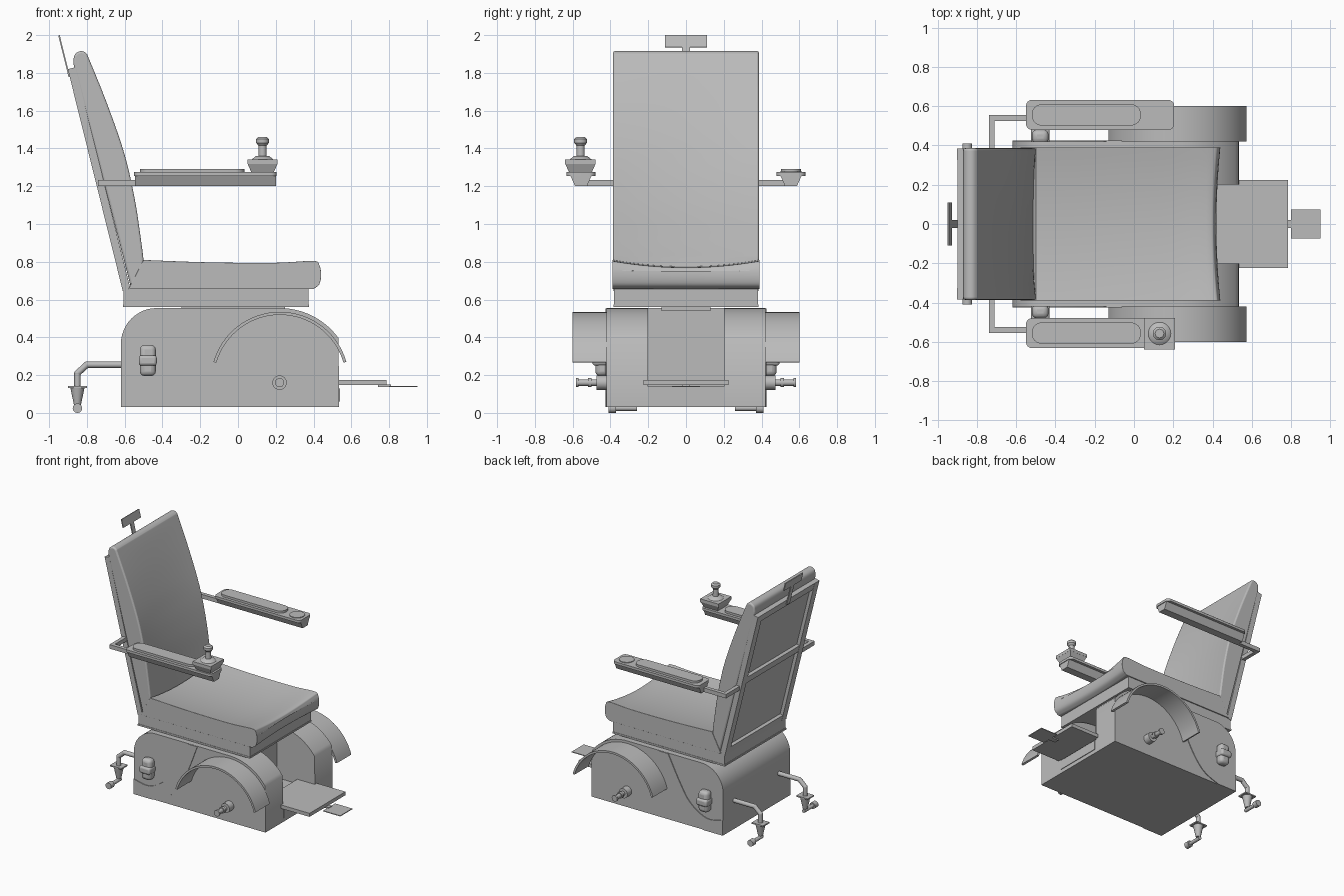
import bpy, bmesh, math
from mathutils import Vector, Matrix

if "Cube" in bpy.data.objects:
    bpy.data.objects.remove(bpy.data.objects["Cube"], do_unlink=True)

grey = bpy.data.materials.new("plain_grey")
grey.use_nodes = True
grey.diffuse_color = (0.5, 0.5, 0.5, 1)
grey.node_tree.nodes["Principled BSDF"].inputs["Base Color"].default_value = grey.diffuse_color


def finish(name, bm, bevel=0, segments=3, smooth=True):
    bmesh.ops.recalc_face_normals(bm, faces=bm.faces)
    mesh = bpy.data.meshes.new(name)
    bm.to_mesh(mesh)
    bm.free()
    ob = bpy.data.objects.new(name, mesh)
    bpy.context.collection.objects.link(ob)
    mesh.materials.append(grey)
    if bevel:
        mod = ob.modifiers.new("rounding", "BEVEL")
        mod.width, mod.segments = bevel, segments
        mod.limit_method, mod.angle_limit = "ANGLE", math.radians(50)
    if smooth:
        bpy.ops.object.select_all(action="DESELECT")
        ob.select_set(True)
        bpy.context.view_layer.objects.active = ob
        bpy.ops.object.shade_smooth_by_angle(angle=math.radians(40))
    return ob


def box(name, x, y, z, bevel=0, tilt=None):
    """Box from three (low, high) ranges; tilt is an optional matrix."""
    bm = bmesh.new()
    bmesh.ops.create_cube(bm, size=1)
    for v in bm.verts:
        v.co = [lo + (c + 0.5) * (hi - lo) for c, (lo, hi) in zip(v.co, (x, y, z))]
    if tilt:
        bm.transform(tilt)
    return finish(name, bm, bevel, smooth=bool(bevel))


def prism(name, profile, y0, y1, sections=1, shape=None, bevel=0):
    """Extrude an x-z profile along y, with an optional reshaping rule."""
    bm = bmesh.new()
    rings = []
    for i in range(sections + 1):
        y = y0 + (y1 - y0) * i / sections
        pts = [Vector((x, y, z)) for x, z in profile]
        rings.append([bm.verts.new(shape(p) if shape else p) for p in pts])
    n = len(profile)
    for a, b in zip(rings, rings[1:]):
        for k in range(n):
            bm.faces.new((a[k], a[(k + 1) % n], b[(k + 1) % n], b[k]))
    bm.faces.new(rings[0])
    bm.faces.new(rings[-1])
    return finish(name, bm, bevel)


def rod(name, a, b, r1, r2=None, sides=24):
    """Cylinder or cone between two points."""
    a, b = Vector(a), Vector(b)
    bm = bmesh.new()
    bmesh.ops.create_cone(bm, cap_ends=True, segments=sides, radius1=r1,
                          radius2=r1 if r2 is None else r2, depth=(b - a).length)
    turn = (b - a).to_track_quat("Z", "Y").to_matrix().to_4x4()
    bm.transform(Matrix.Translation((a + b) / 2) @ turn)
    return finish(name, bm)


def taper(name, x, y, z, inset_x, inset_y):
    """Box whose underside is narrower than its top."""
    ob = box(name, x, y, z)
    mx, my = sum(x) / 2, sum(y) / 2
    for v in ob.data.vertices:
        if v.co.z < sum(z) / 2:
            v.co.x -= math.copysign(inset_x, v.co.x - mx)
            v.co.y -= math.copysign(inset_y, v.co.y - my)


def stadium(name, x, y, z, r):
    """Upright slab with rounded corners of radius r."""
    bm = bmesh.new()
    ring = []
    for k, (cx, cy) in enumerate([(x[1] - r, y[1] - r), (x[0] + r, y[1] - r),
                                  (x[0] + r, y[0] + r), (x[1] - r, y[0] + r)]):
        for i in range(9):
            t = math.pi / 2 * (k + i / 8)
            ring.append(bm.verts.new((cx + r * math.cos(t), cy + r * math.sin(t), z[0])))
    face = bm.faces.new(ring)
    top = bmesh.ops.extrude_face_region(bm, geom=[face])["geom"]
    bmesh.ops.translate(bm, vec=(0, 0, z[1] - z[0]),
                        verts=[g for g in top if isinstance(g, bmesh.types.BMVert)])
    finish(name, bm)


def arc(cx, cz, r, start, end, n):
    angles = [math.radians(start + (end - start) * i / n) for i in range(n + 1)]
    return [(cx + r * math.cos(t), cz + r * math.sin(t)) for t in angles]


def spline(pts, n=5):
    """Smooth curve through a few points."""
    p = [Vector(q) for q in (pts[0], *pts, pts[-1])]
    out = []
    for a, b, c, d in zip(p, p[1:], p[2:], p[3:]):
        for i in range(n):
            t = i / n
            out.append(tuple(0.5 * (2 * b + (c - a) * t + (2 * a - 5 * b + 4 * c - d) * t * t
                                    + (3 * b - a - 3 * c + d) * t ** 3)))
    return out + [tuple(pts[-1])]


# Base: two side pods around a lower core that leaves a foot well
rear = [(-0.62, 0.03)] + arc(-0.43, 0.365, 0.19, 180, 90, 12)
pod = rear + arc(0.22, 0.169, 0.386, 90, 36, 14) + [(0.535, 0.03)]
core = rear + [(0.2, 0.555), (0.2, 0.14), (0.535, 0.14), (0.535, 0.03)]
prism("base_core", core, -0.2, 0.2)
box("front_sill", (0.53, 0.54), (-0.195, 0.195), (0.06, 0.13))

# Curved trim panel outline on the flanks
trim = spline([(-0.14, 0.553), (-0.25, 0.34), (-0.34, 0.21), (-0.48, 0.13), (-0.62, 0.15)])
trim += [(-0.62, 0.03)]
trim += spline([(-0.45, 0.03), (-0.3, 0.1), (-0.17, 0.28), (-0.06, 0.553)])

fender = arc(0.222, 0.169, 0.366, 16, 164, 32) + arc(0.222, 0.169, 0.35, 164, 16, 32)

for s, side in ((1, "left"), (-1, "right")):
    prism(side + "_pod", pod, s * 0.2, s * 0.42)
    prism(side + "_trim", trim, s * 0.418, s * 0.426)
    prism(side + "_fender", fender, s * 0.42, s * 0.6)
    box(side + "_lamp", (-0.52, -0.435), sorted((s * 0.41, s * 0.48)), (0.195, 0.36), 0.025)
    box(side + "_lamp_band", (-0.525, -0.43), sorted((s * 0.41, s * 0.495)), (0.25, 0.305), 0.015)

    # Axle stub
    for part, a, b, r in (("flange", 0.42, 0.475, 0.038), ("shaft", 0.47, 0.58, 0.017),
                          ("collar", 0.5, 0.52, 0.024), ("end", 0.568, 0.582, 0.024)):
        rod(side + "_axle_" + part, (0.22, s * a, 0.16), (0.22, s * b, 0.16), r)

    # Rear stabiliser: bent arm, plate, cone and foot pin
    y = s * 0.28
    path = [(-0.6, y, 0.255), (-0.8, y, 0.255), (-0.85, y, 0.21), (-0.85, y, 0.14)]
    for i, (a, b) in enumerate(zip(path, path[1:])):
        rod(f"{side}_stabiliser_arm_{i}", a, b, 0.017, sides=16)
    for i, p in enumerate(path[1:3]):
        bm = bmesh.new()
        bmesh.ops.create_uvsphere(bm, u_segments=16, v_segments=10, radius=0.0175)
        bm.transform(Matrix.Translation(p))
        finish(f"{side}_stabiliser_bend_{i}", bm)
    box(side + "_stabiliser_plate", (-0.9, -0.8), (y - 0.04, y + 0.04), (0.133, 0.143))
    rod(side + "_stabiliser_cone", (-0.85, y, 0.04), (-0.85, y, 0.135), 0.018, 0.038)
    rod(side + "_stabiliser_pin", (-0.85, y - s * 0.02, 0.025), (-0.85, s * 0.4, 0.025), 0.014)
    rod(side + "_stabiliser_foot", (-0.85, s * 0.37, 0.025), (-0.85, s * 0.41, 0.025), 0.025)

    # Armrest with its bracket
    yr = sorted((s * 0.48, s * 0.632))
    stadium(side + "_arm_top", (-0.55, 0.205), yr, (1.255, 1.275), 0.03)
    taper(side + "_arm_trough", (-0.545, 0.2), (yr[0] + 0.02, yr[1] - 0.02), (1.2, 1.256), 0, 0.025)
    stadium(side + "_arm_pad", (-0.52, 0.035), (yr[0] + 0.022, yr[1] - 0.022), (1.27, 1.292), 0.05)
    box(side + "_bracket_cross", (-0.74, -0.71), sorted((s * 0.36, s * 0.555)), (1.2, 1.232))
    box(side + "_bracket_bar", (-0.74, -0.53), sorted((s * 0.525, s * 0.555)), (1.2, 1.232))

# Raised disc on the left arm, joystick on the right arm
rod("left_arm_disc", (0.13, 0.556, 1.27), (0.13, 0.556, 1.28), 0.055)
taper("joystick_box", (0.05, 0.21), (-0.64, -0.478), (1.275, 1.32), 0.02, 0.02)
box("joystick_lid", (0.05, 0.21), (-0.64, -0.478), (1.318, 1.342))
for part, z0, z1, r1, r2 in (("boot", 1.34, 1.36, 0.06, 0.035), ("stick", 1.35, 1.43, 0.022, 0.02),
                             ("knob_base", 1.415, 1.43, 0.022, 0.034),
                             ("knob", 1.43, 1.45, 0.034, 0.034), ("knob_top", 1.45, 1.46, 0.034, 0.022)):
    rod("joystick_" + part, (0.13, -0.558, z0), (0.13, -0.558, z1), r1, r2)

# Seat frame
box("seat_pedestal", (-0.3, 0.25), (-0.13, 0.13), (0.54, 0.565))
box("seat_frame_flange", (-0.61, 0.375), (-0.385, 0.385), (0.56, 0.573))
box("seat_frame", (-0.605, 0.372), (-0.382, 0.382), (0.573, 0.655))


# Cushions, hollowed across their width
def seat_dip(p):
    hollow = 1 - (p.y / 0.39) ** 2
    if p.z > 0.76:
        p.z -= 0.035 * hollow
    if p.x > 0.38:
        p.x -= 0.02 * hollow
    return p


def back_dip(p):
    front = p.x > -0.76 + (1.6 - p.z) * 0.25 and 0.7 < p.z < 1.85
    if front:
        p.x -= 0.025 * (1 - (p.y / 0.385) ** 2) * min(1, (1.85 - p.z) * 2)
    return p


seat = [(-0.58, 0.655), (0.39, 0.655)]
seat += spline([(0.4, 0.657), (0.43, 0.68), (0.44, 0.73), (0.43, 0.785), (0.395, 0.805),
                (0.2, 0.795), (-0.15, 0.797), (-0.5, 0.81)])
prism("seat_cushion", seat, -0.39, 0.39, 14, seat_dip, 0.022)

back = [(-0.565, 0.657), (-0.5, 0.66)]
back += spline([(-0.5, 0.82), (-0.513, 0.92), (-0.545, 1.13), (-0.6, 1.37), (-0.69, 1.63),
                (-0.785, 1.865), (-0.805, 1.905), (-0.835, 1.915), (-0.865, 1.895), (-0.872, 1.85)])
prism("back_cushion", back, -0.386, 0.386, 14, back_dip, 0.022)

# Back frame, built upright and then leaned back
lean = Matrix.Translation((-0.61, 0, 0.645)) @ Matrix.Rotation(-math.atan2(0.29, 1.17), 4, "Y")
for s, side in ((1, "left"), (-1, "right")):
    box(side + "_back_rail", (0, 0.042), sorted((s * 0.325, s * 0.385)), (0, 1.21), tilt=lean)
for name, z in (("lower", 0), ("middle", 0.61), ("upper", 1.155)):
    box(name + "_back_rail", (0.001, 0.042), (-0.33, 0.33), (z, z + 0.055), tilt=lean)
box("back_panel", (0.026, 0.042), (-0.33, 0.33), (0.02, 1.19), tilt=lean)

# Headrest bracket
box("headrest_stem", (-0.006, 0.002), (-0.02, 0.02), (1.17, 1.34), tilt=lean)
box("headrest_plate", (-0.006, 0.002), (-0.11, 0.11), (1.33, 1.395), tilt=lean)

# Footrest
box("footplate", (0.38, 0.785), (-0.225, 0.225), (0.147, 0.175))
box("foot_tongue_stem", (0.74, 0.81), (-0.02, 0.02), (0.137, 0.149))
box("foot_tongue", (0.8, 0.95), (-0.075, 0.075), (0.137, 0.143))
